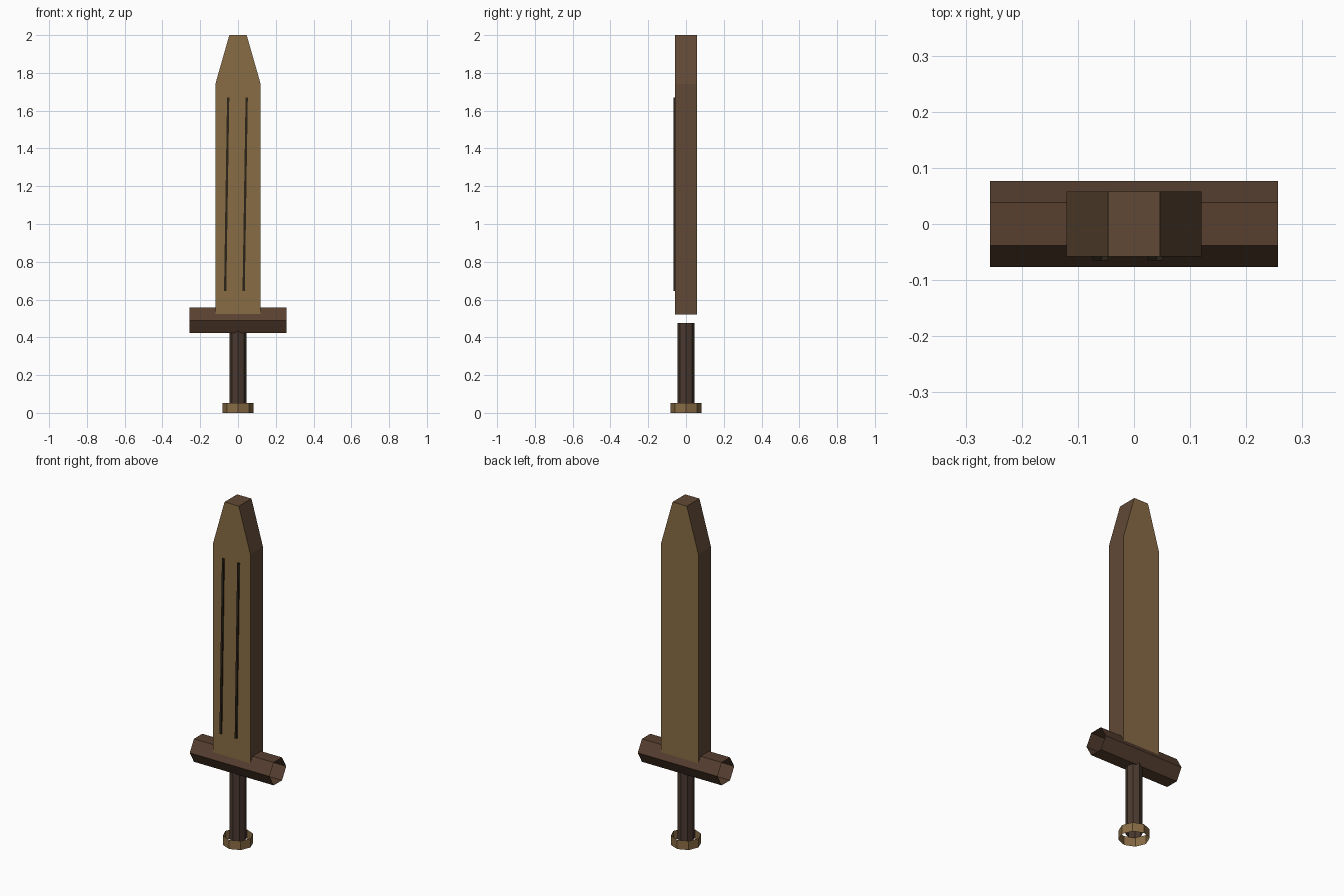
import bpy, bmesh, math
from mathutils import Matrix

if "Cube" in bpy.data.objects:
    bpy.data.objects.remove(bpy.data.objects["Cube"])


def material(name, rgb):
    m = bpy.data.materials.new(name)
    m.diffuse_color = (*rgb, 1)
    m.use_nodes = True
    m.node_tree.nodes["Principled BSDF"].inputs["Base Color"].default_value = m.diffuse_color
    return m


OCHRE = material("ochre_wood", (0.25, 0.15, 0.06))
BROWN = material("brown_edge", (0.12, 0.066, 0.036))
GUARD = material("guard_wood", (0.095, 0.05, 0.03))
GRIP = material("grip_wood", (0.07, 0.042, 0.029))
DARK = material("dark_line", (0.025, 0.018, 0.01))


def finish(name, bm, *mats):
    bmesh.ops.recalc_face_normals(bm, faces=bm.faces)
    me = bpy.data.meshes.new(name)
    bm.to_mesh(me)
    bm.free()
    for m in mats:
        me.materials.append(m)
    ob = bpy.data.objects.new(name, me)
    bpy.context.collection.objects.link(ob)
    return ob


def slab(name, profile, y0, y1, *mats):
    """Extrude an x/z profile from y0 to y1; walls take the last material."""
    bm = bmesh.new()
    face = bm.faces.new([bm.verts.new((x, y0, z)) for x, z in profile])
    ext = bmesh.ops.extrude_face_region(bm, geom=[face], use_keep_orig=True)
    for v in ext["geom"]:
        if isinstance(v, bmesh.types.BMVert):
            v.co.y = y1
    bm.normal_update()
    for f in bm.faces:
        f.material_index = 0 if abs(f.normal.y) > 0.9 else len(mats) - 1
    return finish(name, bm, *mats)


def tube(name, sides, radius, length, matrix, mat):
    """Open-ended prism with a vertex on the local x axis."""
    bm = bmesh.new()
    rings = []
    for z in (-length / 2, length / 2):
        rings.append([bm.verts.new((radius * math.cos(2 * math.pi * i / sides),
                                    radius * math.sin(2 * math.pi * i / sides), z))
                      for i in range(sides)])
    for i in range(sides):
        j = (i + 1) % sides
        bm.faces.new((rings[0][i], rings[0][j], rings[1][j], rings[1][i]))
    bm.transform(matrix)
    return finish(name, bm, mat)


# Blade with tapered, blunt tip
slab("blade", [(-0.12, 0.52), (0.12, 0.52), (0.12, 1.74),
               (0.046, 2.0), (-0.046, 2.0), (-0.12, 1.74)], -0.058, 0.058, OCHRE, BROWN)

# Two slightly slanted dark lines on the front of the blade
for side, x in (("left", -0.06), ("right", 0.038)):
    w, s = 0.006, 0.008
    slab(side + "_blade_line", [(x - s - w, 0.645), (x - s + w, 0.645),
                                (x + s + w, 1.67), (x + s - w, 1.67)], -0.065, -0.052, DARK)

# Hexagonal crossguard lying along x, open at both ends
lie = Matrix(((0, 0, 1, 0), (1, 0, 0, 0), (0, 1, 0, 0.49), (0, 0, 0, 1)))
tube("crossguard", 6, 0.077, 0.514, lie, GUARD)

# Octagonal grip and pommel ring
tube("grip", 8, 0.045, 0.445, Matrix.Translation((0, 0, 0.2525)), GRIP)
tube("pommel", 8, 0.081, 0.053, Matrix.Translation((0, 0, 0.0265)), OCHRE)
